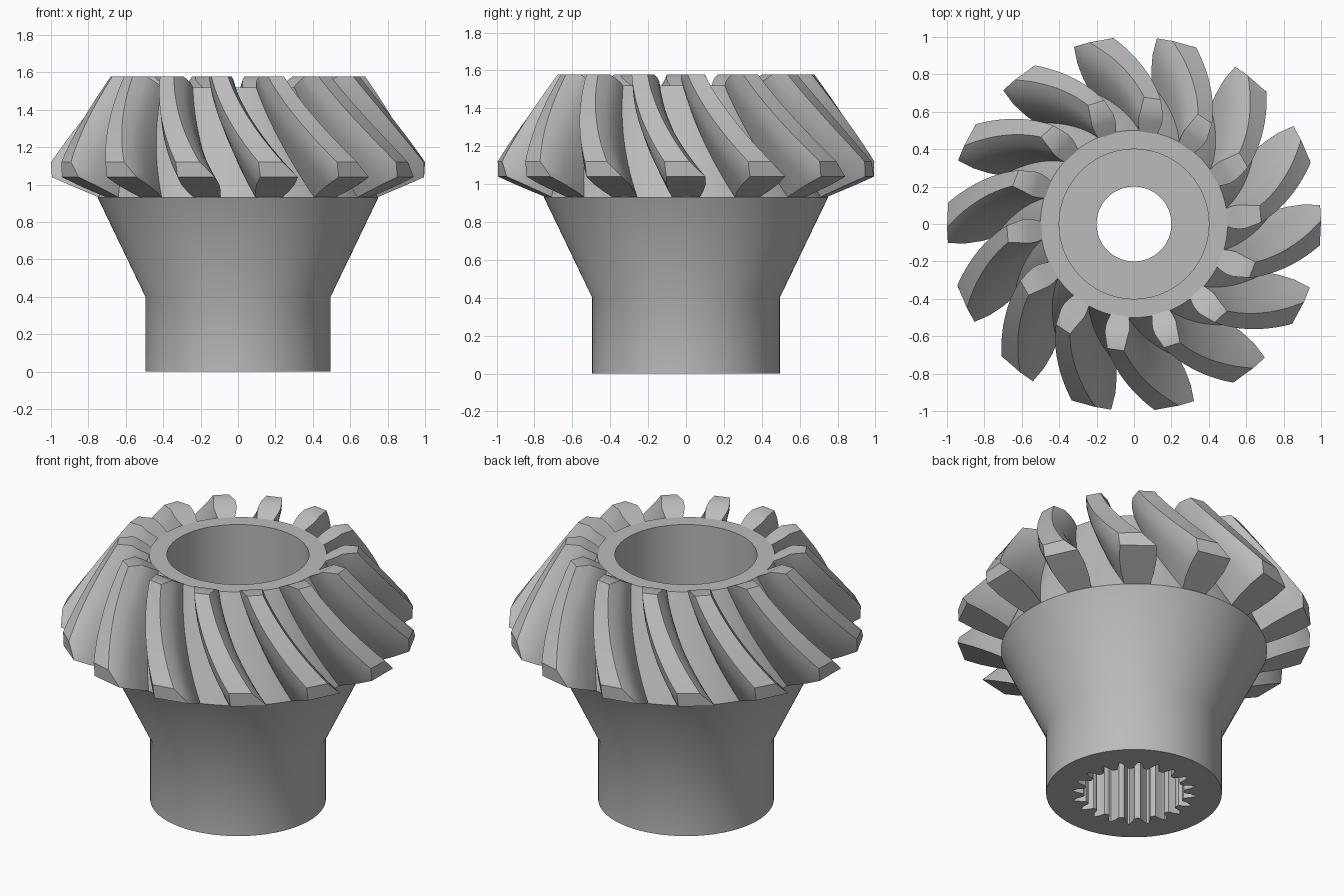
import bpy, bmesh, math

cube = bpy.data.objects.get("Cube")
if cube:
    bpy.data.objects.remove(cube, do_unlink=True)

TEETH = 14
SEGMENTS = 160
STEPS = 14

steel = bpy.data.materials.new("grey_steel")
steel.use_nodes = True
colour = (0.5, 0.5, 0.5, 1)
steel.diffuse_color = colour
steel.node_tree.nodes["Principled BSDF"].inputs["Base Color"].default_value = colour


def finish(bm, name):
    """Turn a bmesh into a smooth object with sharp edges kept."""
    bmesh.ops.recalc_face_normals(bm, faces=bm.faces)
    mesh = bpy.data.meshes.new(name)
    bm.to_mesh(mesh)
    bm.free()
    mesh.materials.append(steel)
    obj = bpy.data.objects.new(name, mesh)
    bpy.context.collection.objects.link(obj)
    bpy.ops.object.select_all(action='DESELECT')
    obj.select_set(True)
    bpy.context.view_layer.objects.active = obj
    bpy.ops.object.shade_smooth_by_angle(angle=math.radians(30))
    return obj


def polar(r, z, angle):
    return (r * math.cos(angle), r * math.sin(angle), z)


# Hub: lathed body with splined lower bore, through hole and counterbore
SPLINE = [0.345, 0.345, 0.32, 0.285, 0.28, 0.28, 0.285, 0.32]
profile = [(None, 0), (None, 0.8), (0.2, 0.8), (0.2, 1.0), (0.4, 1.0), (0.4, 1.52),
           (0.5, 1.52), (0.75, 0.93), (0.495, 0.4), (0.495, 0)]
bm = bmesh.new()
rings = []
for r, z in profile:
    rings.append([bm.verts.new(polar(r or SPLINE[i % len(SPLINE)], z, math.tau * i / SEGMENTS))
                  for i in range(SEGMENTS)])
for k, ring in enumerate(rings):
    after = rings[(k + 1) % len(rings)]
    for i in range(SEGMENTS):
        j = (i + 1) % SEGMENTS
        bm.faces.new((ring[i], ring[j], after[j], after[i]))
finish(bm, "hub")

# Tooth rows from root to tip: inner (r, z), outer (r, z), half angle in degrees
rows = [((0.48, 1.51), (0.72, 0.92), 5.2),
        ((0.53, 1.54), (0.82, 0.962), 6.4),
        ((0.565, 1.558), (0.91, 1.0), 6.6),
        ((0.60, 1.578), (1.0, 1.04), 5.9),
        ((0.68, 1.578), (1.0, 1.12), 3.8)]


def spiral(r, z):
    """Spiral angle grows with the distance along the pitch cone."""
    u = max(0, (0.39 * r - 0.92 * z + 1.22) / 0.655)
    return math.radians(22) * (u ** 1.1 - 1)


# One spiral tooth, its two flanks joined by a land, a root and two end faces
bm = bmesh.new()
sections = []
for s in range(STEPS + 1):
    t = s / STEPS
    left, right = [], []
    for (r0, z0), (r1, z1), half in rows:
        r, z = r0 + (r1 - r0) * t, z0 + (z1 - z0) * t
        mid, h = spiral(r, z), math.radians(half)
        left.append(bm.verts.new(polar(r, z, mid + h)))
        right.append(bm.verts.new(polar(r, z, mid - h)))
    sections.append((left, right))
for (l0, r0), (l1, r1) in zip(sections, sections[1:]):
    loop0, loop1 = l0 + r0[::-1], l1 + r1[::-1]
    for i in range(len(loop0)):
        j = (i + 1) % len(loop0)
        bm.faces.new((loop0[i], loop0[j], loop1[j], loop1[i]))
for left, right in (sections[0], sections[-1]):
    for i in range(len(rows) - 1):
        bm.faces.new((left[i], left[i + 1], right[i + 1], right[i]))
tooth = finish(bm, "tooth_1")

# Repeat the tooth around the axis
for n in range(1, TEETH):
    copy = bpy.data.objects.new(f"tooth_{n + 1}", tooth.data)
    copy.rotation_euler.z = math.tau * n / TEETH
    bpy.context.collection.objects.link(copy)
